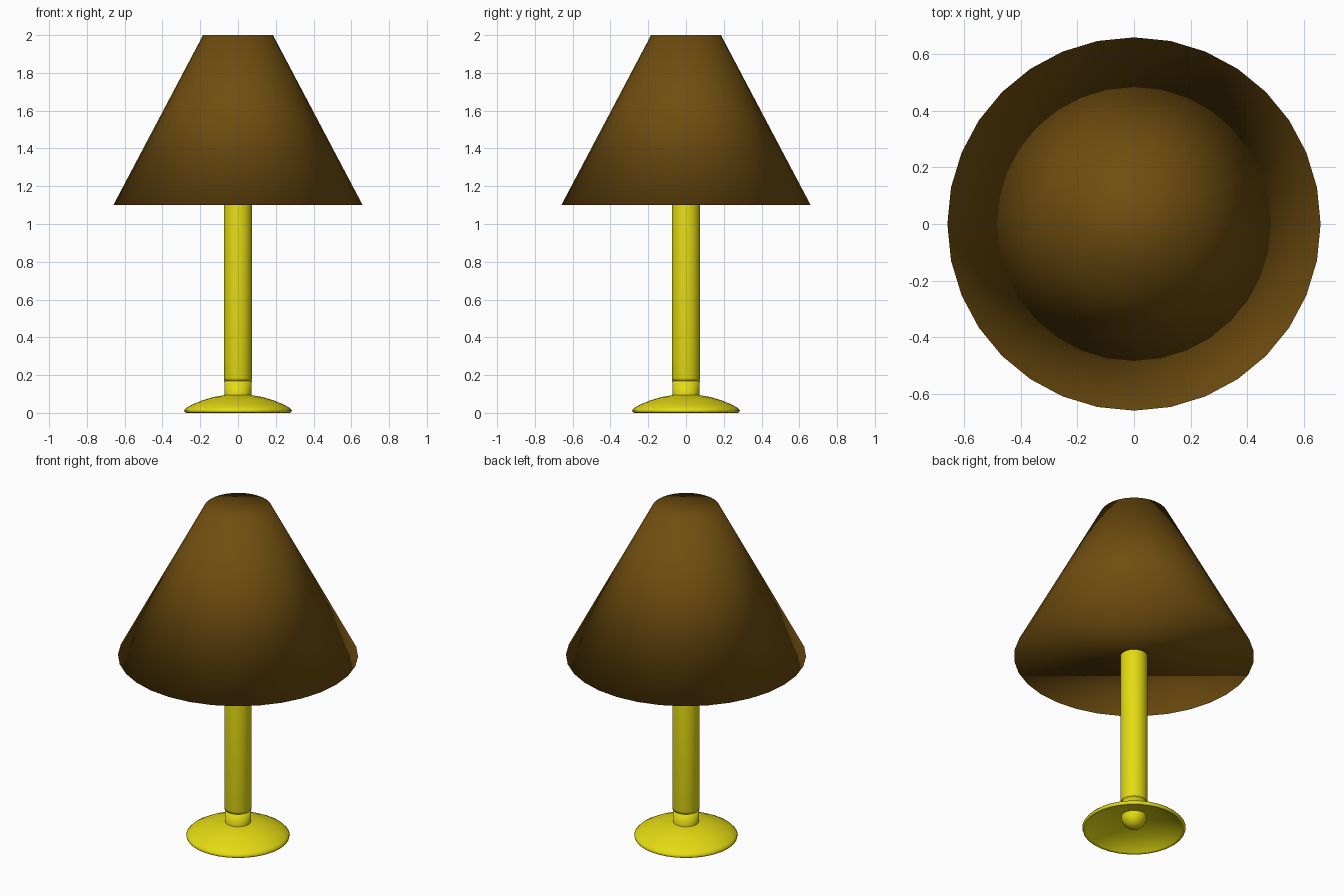
import bpy
import bmesh
import math

SIDES = 32

cube = bpy.data.objects.get("Cube")
if cube:
    bpy.data.objects.remove(cube, do_unlink=True)


def make_material(name, rgb):
    mat = bpy.data.materials.new(name)
    mat.use_nodes = True
    mat.diffuse_color = (*rgb, 1)
    mat.node_tree.nodes["Principled BSDF"].inputs["Base Color"].default_value = (*rgb, 1)
    return mat


def lathe(name, profile, mat):
    """Spin a list of (radius, height) points around the z axis."""
    bm = bmesh.new()
    verts = [bm.verts.new((r, 0, z)) for r, z in profile]
    edges = [bm.edges.new(pair) for pair in zip(verts, verts[1:])]
    bmesh.ops.spin(bm, geom=verts + edges, cent=(0, 0, 0), axis=(0, 0, 1),
                   angle=math.tau, steps=SIDES, use_merge=True)
    bmesh.ops.remove_doubles(bm, verts=bm.verts, dist=0.0001)
    bmesh.ops.recalc_face_normals(bm, faces=bm.faces)
    mesh = bpy.data.meshes.new(name)
    bm.to_mesh(mesh)
    bm.free()
    mesh.shade_smooth()
    mesh.materials.append(mat)
    obj = bpy.data.objects.new(name, mesh)
    bpy.context.collection.objects.link(obj)
    return obj


yellow = make_material("yellow", (0.78, 0.71, 0.006))
brown = make_material("brown", (0.16, 0.075, 0.005))

# Closed shade, shaded smooth across its caps
bpy.ops.mesh.primitive_cone_add(vertices=SIDES, radius1=0.66, radius2=0.185,
                                depth=0.9, location=(0, 0, 1.55))
shade = bpy.context.object
shade.name = "shade"
shade.data.shade_smooth()
shade.data.materials.append(brown)

# Stem column
lathe("stem", [(0, 0.17), (0.072, 0.17), (0.075, 0.185), (0.075, 1.185),
               (0.072, 1.2), (0, 1.2)], yellow)

# Rounded foot of the stem, poking through the base
ball = [(0.07 * math.sin(a), 0.08 - 0.072 * math.cos(a))
        for a in (math.pi / 2 * i / 6 for i in range(7))]
lathe("stem_foot", ball + [(0.073, 0.17), (0, 0.17)], yellow)

# Hollow dished base with a rounded rim
lathe("base", [(0, 0.1), (0.07, 0.094), (0.13, 0.084), (0.19, 0.066),
               (0.24, 0.045), (0.273, 0.027), (0.285, 0.014), (0.282, 0.004),
               (0.274, 0), (0.265, 0.008), (0.23, 0.034), (0.18, 0.056),
               (0.12, 0.073), (0.06, 0.083), (0, 0.088)], yellow)
